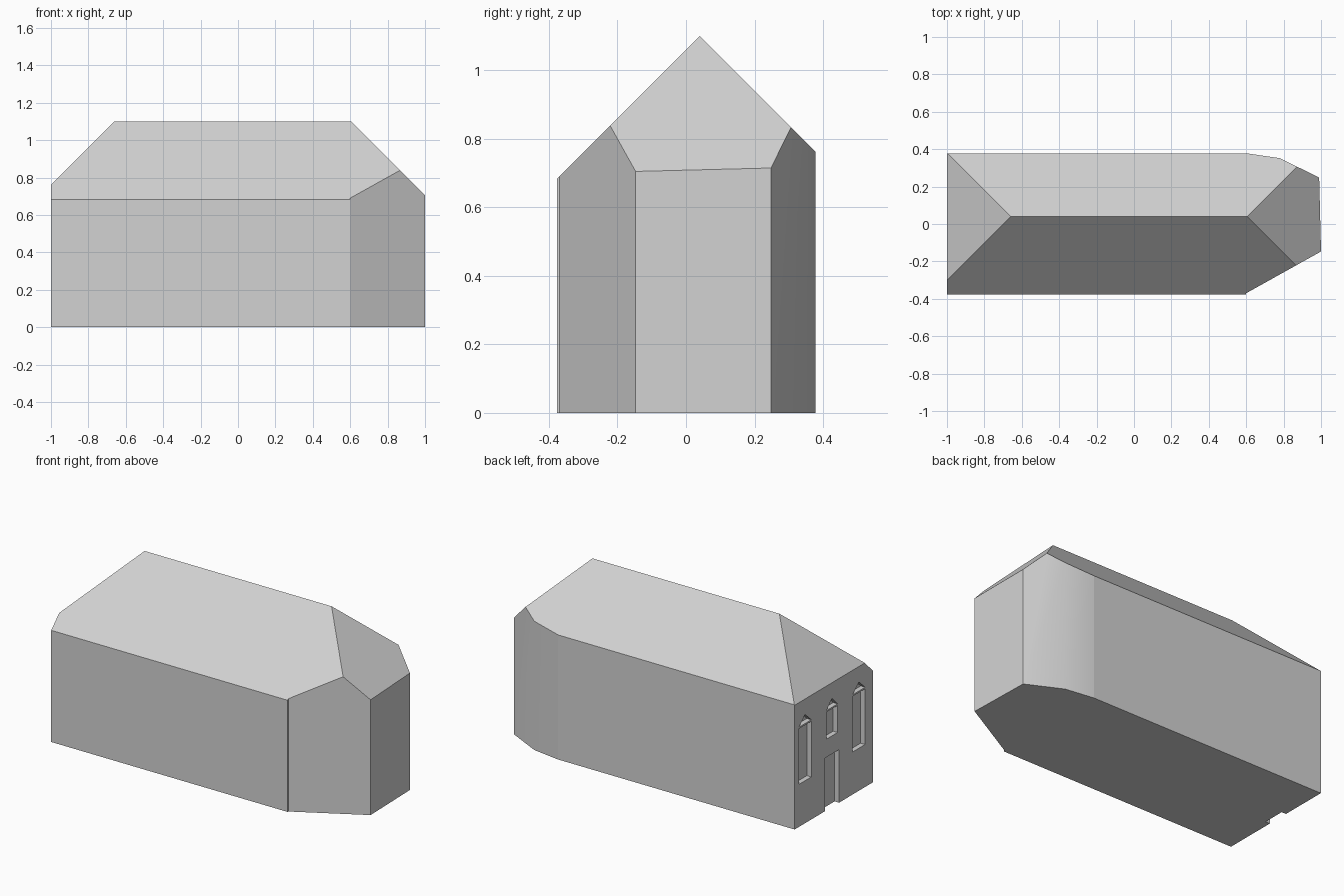
import bpy
import bmesh
from mathutils import Vector

cube = bpy.data.objects.get("Cube")
if cube:
    bpy.data.objects.remove(cube, do_unlink=True)

stone = bpy.data.materials.new("pale_grey")
stone.use_nodes = True
grey = (0.65, 0.65, 0.65, 1)
stone.diffuse_color = grey
stone.node_tree.nodes["Principled BSDF"].inputs["Base Color"].default_value = grey


def prism(profile, offset):
    """Closed bmesh made by sweeping a flat profile along an offset."""
    bm = bmesh.new()
    base = bm.faces.new([bm.verts.new(p) for p in profile])
    top = bmesh.ops.extrude_face_region(bm, geom=[base])["geom"]
    moved = [v for v in top if isinstance(v, bmesh.types.BMVert)]
    bmesh.ops.translate(bm, verts=moved, vec=offset)
    bmesh.ops.recalc_face_normals(bm, faces=bm.faces)
    return bm


def make_object(bm, name):
    mesh = bpy.data.meshes.new(name)
    bm.to_mesh(mesh)
    bm.free()
    mesh.materials.append(stone)
    obj = bpy.data.objects.new(name, mesh)
    bpy.context.collection.objects.link(obj)
    return obj


# Body: footprint with chamfered right end, raised past the ridge
footprint = [(-1, -0.377), (0.6, -0.377), (0.6, -0.37), (1, -0.147),
             (0.99, 0.248), (0.78, 0.352), (0.6, 0.378), (-1, 0.378)]
bm = prism([(x, y, 0) for x, y in footprint], (0, 0, 1.3))

# Hipped roof: trim with four planes at 45 degrees
ridge_y, ridge_z = 0.04, 1.1
slopes = [(0.605, (1, 0, 1)), (-0.66, (-1, 0, 1)), (0, (0, 1, 1)), (0, (0, -1, 1))]
for ridge_x, normal in slopes:
    cut = bmesh.ops.bisect_plane(
        bm, geom=bm.verts[:] + bm.edges[:] + bm.faces[:], dist=1e-5,
        plane_co=(ridge_x, ridge_y, ridge_z), plane_no=Vector(normal).normalized(),
        clear_outer=True)
    rim = [e for e in cut["geom_cut"] if isinstance(e, bmesh.types.BMEdge)]
    bmesh.ops.holes_fill(bm, edges=rim, sides=0)
bmesh.ops.recalc_face_normals(bm, faces=bm.faces)

# Rounded back corner is the only smooth part of the walls
bm.normal_update()
for face in bm.faces:
    n = face.normal
    face.smooth = abs(n.z) < 0.01 and n.x > 0.1 and n.y > 0.3
house = make_object(bm, "house")

# Recesses in the left-hand end wall
depth = 0.03


def recess(profile, name):
    bm = prism([(-1.05, y, z) for y, z in profile], (0.05 + depth, 0, 0))
    cutter = make_object(bm, name)
    cutter.hide_render = True
    mod = house.modifiers.new(name, "BOOLEAN")
    mod.operation = "DIFFERENCE"
    mod.solver = "EXACT"
    mod.object = cutter
    bpy.context.view_layer.objects.active = house
    bpy.ops.object.modifier_apply(modifier=name)
    bpy.data.objects.remove(cutter, do_unlink=True)


def rectangle(y0, y1, z0, z1):
    return [(y0, z0), (y1, z0), (y1, z1), (y0, z1)]


middle = 0.017
windows = [(middle - 0.26, 0.06, 0.26), (middle, 0.054, 0.435), (middle + 0.26, 0.06, 0.26)]
for i, (y, half, sill) in enumerate(windows):
    recess(rectangle(y - half, y + half, sill, 0.6), f"window_{i}")
    recess([(y - half, 0.61), (y + half, 0.61), (y, 0.665)], f"window_gable_{i}")
recess(rectangle(middle - 0.068, middle + 0.068, -0.1, 0.325), "doorway")
